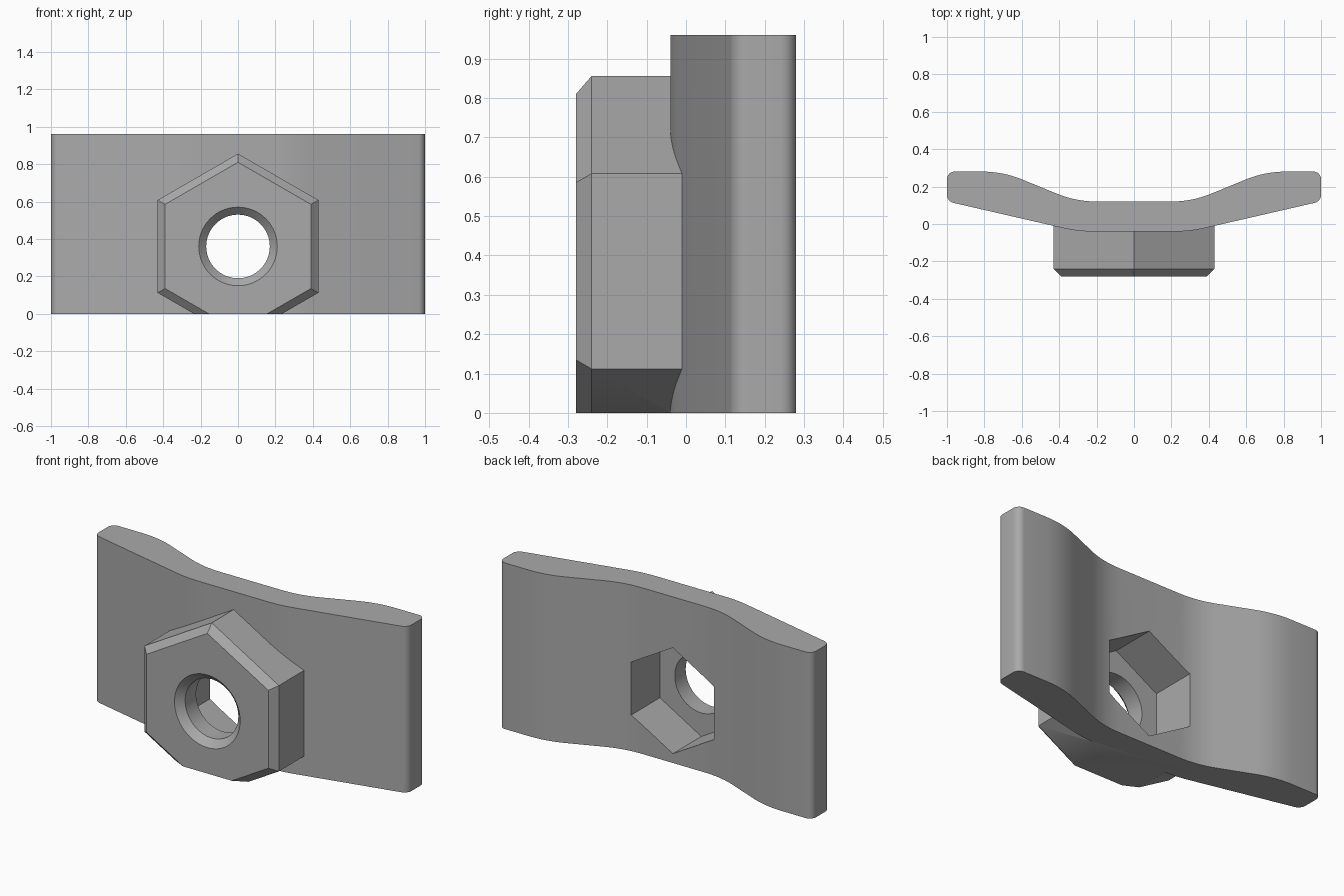
import bpy, bmesh, math
from mathutils import Vector

if "Cube" in bpy.data.objects:
    bpy.data.objects.remove(bpy.data.objects["Cube"])

steel = bpy.data.materials.new("steel_grey")
steel.diffuse_color = (0.40, 0.40, 0.40, 1)
steel.use_nodes = True
steel.node_tree.nodes["Principled BSDF"].inputs["Base Color"].default_value = steel.diffuse_color
HUB_Z = 0.36


def make_object(name, bm):
    bmesh.ops.recalc_face_normals(bm, faces=bm.faces)
    mesh = bpy.data.meshes.new(name)
    bm.to_mesh(mesh)
    bm.free()
    ob = bpy.data.objects.new(name, mesh)
    ob.data.materials.append(steel)
    bpy.context.collection.objects.link(ob)
    return ob


def loft(name, rings):
    """Closed solid from equal-length rings of points."""
    bm = bmesh.new()
    vs = [[bm.verts.new(p) for p in ring] for ring in rings]
    n = len(vs[0])
    for a, b in zip(vs, vs[1:]):
        for i in range(n):
            j = (i + 1) % n
            bm.faces.new((a[i], a[j], b[j], b[i]))
    bm.faces.new(vs[0])
    bm.faces.new(vs[-1][::-1])
    return make_object(name, bm)


def turned(name, sides, sections):
    """Prism or bore along y, with (radius, y) sections and a point at the top."""
    angles = [2 * math.pi * i / sides for i in range(sides)]
    return loft(name, [[(r * math.sin(a), y, HUB_Z + r * math.cos(a)) for a in angles]
                       for r, y in sections])


def rounded(prev, corner, nxt, trim, steps=8):
    """Smooth blend that replaces a profile corner."""
    p, c, n = Vector(prev), Vector(corner), Vector(nxt)
    a = c + (p - c).normalized() * trim
    b = c + (n - c).normalized() * trim
    # weighted curve that stays close to a circular arc
    w = math.cos(((c - p).angle(n - c)) / 2)
    pts = []
    for i in range(steps + 1):
        t = i / steps
        k = (1 - t) ** 2, 2 * w * t * (1 - t), t * t
        pts.append((a * k[0] + c * k[1] + b * k[2]) / sum(k))
    return pts


# Bent plate: right half of the profile, front centre to back centre, then mirrored
half = [((0, -0.04), 0), ((0.30, -0.04), 0.08), ((1, 0.121), 0.035),
        ((1, 0.28), 0.04), ((0.70, 0.28), 0.11), ((0.31, 0.12), 0.11), ((0, 0.12), 0)]
right = []
for i in range(1, len(half) - 1):
    right += rounded(half[i - 1][0], half[i][0], half[i + 1][0], half[i][1])
outline = [(p.x, p.y) for p in right] + [(-p.x, p.y) for p in reversed(right)]
plate = loft("bent_plate", [[(x, y, z) for x, y in outline] for z in (-0.2, 0.96)])

# Chamfered hexagonal boss, rear hex pocket and countersunk bore
boss = turned("hex_boss", 6, [(0.45, -0.28), (0.496, -0.24), (0.496, 0.05)])
pocket = turned("hex_pocket_cutter", 6, [(0.306, -0.14), (0.306, 0.4)])
bore = turned("bore_cutter", 64, [(0.23, -0.30), (0.17, -0.24), (0.17, 0.0)])

for cutter, op in ((boss, 'UNION'), (pocket, 'DIFFERENCE'), (bore, 'DIFFERENCE')):
    mod = plate.modifiers.new(cutter.name, 'BOOLEAN')
    mod.object, mod.operation, mod.solver = cutter, op, 'EXACT'
bpy.context.view_layer.update()
solid = bpy.data.meshes.new_from_object(
    plate.evaluated_get(bpy.context.evaluated_depsgraph_get()))
plate.modifiers.clear()
plate.data = solid
for cutter in (boss, pocket, bore):
    bpy.data.objects.remove(cutter)

# Trim everything flush with the base
bm = bmesh.new()
bm.from_mesh(solid)
bmesh.ops.bisect_plane(bm, geom=bm.verts[:] + bm.edges[:] + bm.faces[:],
                       plane_co=(0, 0, 0), plane_no=(0, 0, -1), clear_outer=True)
rim = [e for e in bm.edges if e.is_boundary]
bmesh.ops.triangle_fill(bm, use_beauty=True, use_dissolve=True, edges=rim)
bmesh.ops.recalc_face_normals(bm, faces=bm.faces)
bm.to_mesh(solid)
bm.free()

plate.name = "plate_with_hex_boss"
bpy.context.view_layer.objects.active = plate
plate.select_set(True)
bpy.ops.object.shade_smooth_by_angle(angle=math.radians(30))
